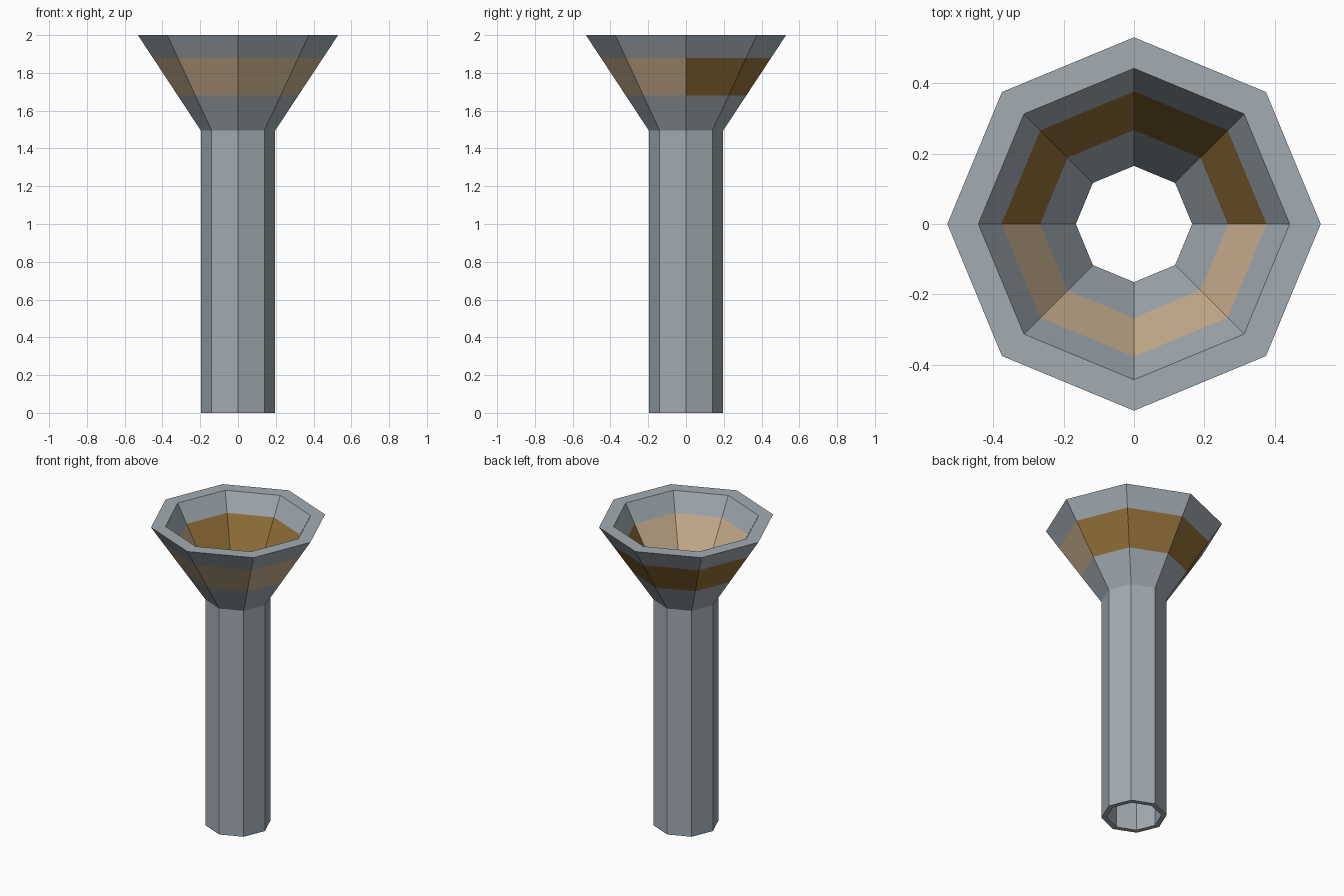
import bpy, bmesh, math

if "Cube" in bpy.data.objects:
    bpy.data.objects.remove(bpy.data.objects["Cube"])

SIDES = 8
LOW, HIGH = 1.68, 1.88   # heights of the painted band


def material(name, rgb):
    m = bpy.data.materials.new(name)
    m.diffuse_color = (*rgb, 1)
    m.use_nodes = True
    m.node_tree.nodes["Principled BSDF"].inputs["Base Color"].default_value = m.diffuse_color
    return m


def flare(r0, r1, z):
    # radius on the funnel wall at height z
    return r0 + (r1 - r0) * (z - 1.495) / 0.505


# closed wall section: up the outside, over the rim, down the inside
outer = [(0.197, 0), (0.197, 1.495)] + [(flare(0.197, 0.53, z), z) for z in (LOW, HIGH, 2)]
inner = [(flare(0.165, 0.442, z), z) for z in (2, HIGH, LOW, 1.495)] + [(0.165, 0)]
profile = outer + inner

bm = bmesh.new()
rings = []
for r, z in profile:
    rings.append([bm.verts.new((r * math.cos(math.tau * i / SIDES),
                                r * math.sin(math.tau * i / SIDES), z))
                  for i in range(SIDES)])
for k, a in enumerate(rings):
    b = rings[(k + 1) % len(rings)]
    for i in range(SIDES):
        j = (i + 1) % SIDES
        bm.faces.new((a[i], a[j], b[j], b[i]))
bmesh.ops.recalc_face_normals(bm, faces=bm.faces)

# band: brown on the back half, tan on the front half
for f in bm.faces:
    c = f.calc_center_median()
    if LOW < c.z < HIGH and all(LOW - 0.01 < v.co.z < HIGH + 0.01 for v in f.verts):
        f.material_index = 1 if c.y > 0 else 2

mesh = bpy.data.meshes.new("funnel_pipe")
bm.to_mesh(mesh)
bm.free()
for m in (material("steel grey", (0.36, 0.41, 0.45)),
          material("brown", (0.29, 0.165, 0.04)),
          material("tan", (0.60, 0.44, 0.28))):
    mesh.materials.append(m)
bpy.context.collection.objects.link(bpy.data.objects.new("funnel_pipe", mesh))
